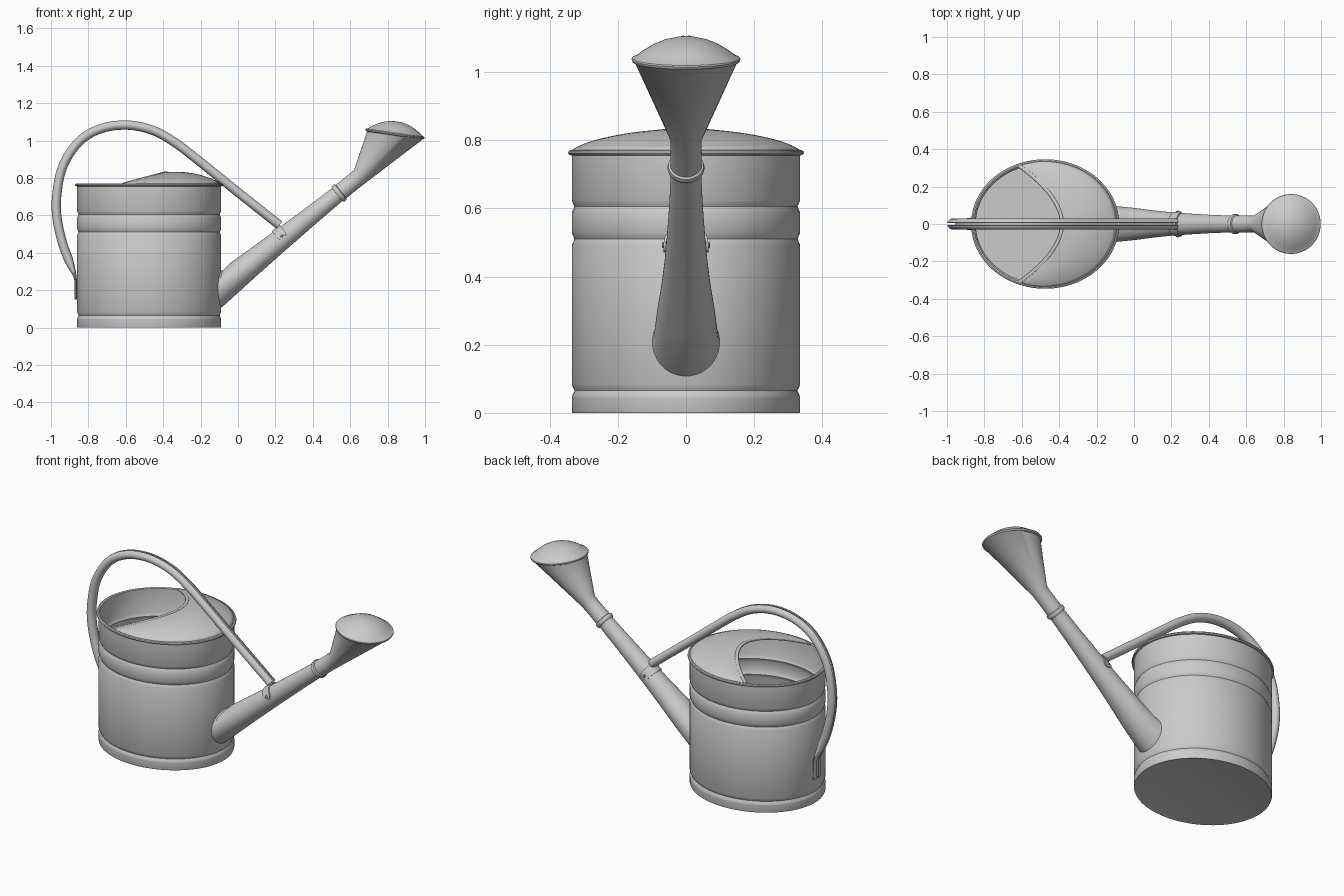
import bpy, bmesh
from math import sin, cos, pi, sqrt, radians
from mathutils import Vector as V

if "Cube" in bpy.data.objects:
    bpy.data.objects.remove(bpy.data.objects["Cube"])

Y = V((0, 1, 0))
CX, AX, AY = -0.475, 0.385, 0.335          # body centre and half axes


def make(name, verts, faces):
    me = bpy.data.meshes.new(name)
    me.from_pydata([tuple(v) for v in verts], [], faces)
    bm = bmesh.new()
    bm.from_mesh(me)
    bmesh.ops.remove_doubles(bm, verts=bm.verts, dist=0.0002)
    bmesh.ops.recalc_face_normals(bm, faces=bm.faces)
    bm.to_mesh(me)
    bm.free()
    ob = bpy.data.objects.new(name, me)
    bpy.context.collection.objects.link(ob)
    return ob


def loft(name, rings, caps=(True, True)):
    n = len(rings[0])
    verts = [p for r in rings for p in r]
    faces = [(i * n + j, i * n + (j + 1) % n, (i + 1) * n + (j + 1) % n, (i + 1) * n + j)
             for i in range(len(rings) - 1) for j in range(n)]
    if caps[0]:
        faces.append(tuple(range(n)))
    if caps[1]:
        faces.append(tuple(range(len(verts) - n, len(verts))))
    return make(name, verts, faces)


def ring(c, u, v, ru, rv, n=48):
    return [c + u * ru * cos(2 * pi * k / n) + v * rv * sin(2 * pi * k / n) for k in range(n)]


def spline(pts, steps=6):
    pts = [V(p) for p in pts]
    ext = [2 * pts[0] - pts[1]] + pts + [2 * pts[-1] - pts[-2]]
    out = []
    for i in range(1, len(ext) - 2):
        a, b, c, d = ext[i - 1:i + 3]
        for k in range(steps):
            t = k / steps
            out.append(0.5 * (2 * b + (c - a) * t + (2 * a - 5 * b + 4 * c - d) * t * t
                              + (3 * b - a - 3 * c + d) * t ** 3))
    return out + [pts[-1]]


# Body: elliptical lathe with three pressed grooves, rolled rim and hollow inside
outer = [(-0.002, 0), (0, 0.006), (0, 0.045)]
for g in (0.065, 0.51, 0.605):
    outer += [(0, g - 0.018), (-0.004, g - 0.009), (-0.008, g), (-0.004, g + 0.009), (0, g + 0.018)]
outer += [(0, 0.755)]
inner = [(o - 0.006, z) for o, z in reversed(outer) if z > 0.02]
rim = [(0.007, 0.757), (0.011, 0.762), (0.009, 0.768), (0.002, 0.771), (-0.006, 0.768)]
prof = [(-0.012, 0.0), *outer, *rim, *inner, (-0.006, 0.012)]
prof[0] = (-0.012, 0.003)
X = V((1, 0, 0))
loft("body", [ring(V((CX, 0, z)), X, Y, AX + o, AY + o, 96) for o, z in prof])

# Half lid: dome between the curved opening edge and the rim
NT, NS, TH = 40, 14, radians(111)
end = V((CX + AX * cos(TH), AY * sin(TH) - 0.002))


def lid_edge(t):
    return V((-0.385 + (end.x + 0.385) * abs(t) ** 1.9, end.y * t, 0.769 + 0.06 * (1 - t * t)))


verts, faces = [], []
for i in range(NT + 1):
    t = 2 * i / NT - 1
    e = lid_edge(t)
    r = V((CX + (AX - 0.002) * cos(t * TH), (AY - 0.002) * sin(t * TH), 0.769))
    for j in range(NS + 1):
        s = j / NS
        p = e.lerp(r, s)
        p.z = 0.769 + 0.06 * (1 - t * t) * (1 + 0.35 * s) * (1 - s ** 2)
        verts.append(p)
for i in range(NT):
    for j in range(NS):
        a = i * (NS + 1) + j
        faces.append((a, a + 1, a + NS + 2, a + NS + 1))
lid = make("lid", verts, faces)
sol = lid.modifiers.new("thickness", 'SOLIDIFY')
sol.thickness, sol.offset = 0.005, 0

# Rolled bead along the lid opening
bead = []
for i in range(NT + 1):
    t = 2 * i / NT - 1
    tan = (lid_edge(min(t + .02, 1)) - lid_edge(max(t - .02, -1))).normalized()
    side = tan.cross(V((0, 0, 1))).normalized()
    bead.append(ring(lid_edge(t), side, side.cross(tan), 0.011, 0.006, 10))
loft("lid_bead", bead)

# Spout: starts on the curved body wall, tapers to the collar
BASE, D = V((-0.1, 0, 0.205)), V((0.78, 0, 0.626)).normalized()
N = V((-D.z, 0, D.x))


def wall_ring(k, ky, kz):
    out = []
    for p in ring(V((0, 0, 0.208)), Y, V((0, 0, 1)), ky, kz):
        out.append(V((CX + (AX + k) * sqrt(1 - (p.y / AY) ** 2), p.y, p.z)))
    return out


rings = [wall_ring(-0.004, 0.1, 0.102), wall_ring(0.008, 0.096, 0.096)]
for s, ry, rn in ((0.13, .086, .073), (0.2, .079, .069), (0.28, .071, .065), (0.38, .063, .060),
                  (0.5, .056, .055), (0.65, .049, .049), (0.84, .043, .043)):
    rings.append(ring(BASE + D * s, Y, N, ry, rn))
loft("spout", rings, (False, True))

# Rose: collar bead, neck, flared cone, rim and domed face
rings = [ring(BASE + D * s, Y, N, r, r) for s, r in
         ((0.808, .043), (0.808, .048), (0.815, .053), (0.823, .054), (0.831, .052), (0.835, .046),
          (0.9, .045), (0.96, .046))]
F = V((0.14, 0, 0.99)).normalized()
FN, FC = V((-F.z, 0, F.x)), V((0.84, 0, 1.037))
for h, r in ((-.010, .150), (-.007, .157), (0, .160), (.004, .158), (.007, .150), (.022, .130),
             (.042, .098), (.056, .065), (.064, .032), (.066, .006)):
    rings.append(ring(FC + F * h, Y, FN, r, r))
loft("rose", rings)

# Handle: rolled sheet with an open seam on its outer side, flattened at the lower end
path = spline([(-0.868, 0, 0.15), (-0.868, 0, 0.21), (-0.871, 0, 0.27), (-0.897, 0, 0.34),
               (-0.938, 0, 0.45), (-0.967, 0, 0.58), (-0.97, 0, 0.70), (-0.938, 0, 0.86),
               (-0.85, 0, 0.995), (-0.73, 0, 1.065), (-0.588, 0, 1.083), (-0.45, 0, 1.053),
               (-0.33, 0, 0.985), (-0.2, 0, 0.885), (0.0, 0, 0.724), (0.222, 0, 0.548)])
GAP, M = 0.24, 20
arc = [GAP + (2 * pi - 2 * GAP) * k / M for k in range(M + 1)]
section = [(0.029 * sin(a), 0.025 * cos(a)) for a in arc] + \
          [(0.023 * sin(a), 0.019 * cos(a)) for a in reversed(arc)]
rings = []
for i, p in enumerate(path):
    T = (path[min(i + 1, len(path) - 1)] - path[max(i - 1, 0)]).normalized()
    out = V((-T.z, 0, T.x))
    f = min(max((p.z - 0.24) / 0.14, 0), 1) if i < 40 else 1
    f = f * f * (3 - 2 * f)
    rings.append([p + Y * y * (1.2 - 0.2 * f) + out * n * (0.25 + 0.75 * f) for y, n in section])
loft("handle", rings)

# Bracket: strap bent over the spout with rounded ears
C = BASE + D * 0.44
verts, faces, K = [], [], 32
for i in range(K + 1):
    a = radians(-5 + 190 * i / K)
    w = 0.027 * min(1, sqrt(max(0.05, 1 - (1 - min(i, K - i) / 5) ** 2)) if min(i, K - i) < 5 else 1)
    for r in (0.059, 0.066):
        for sg in (-1, 1):
            verts.append(C + Y * r * cos(a) + N * r * sin(a) + D * w * sg)
order = [0, 1, 3, 2]
for i in range(K):
    for k in range(4):
        a, b = order[k], order[(k + 1) % 4]
        faces.append((4 * i + a, 4 * i + b, 4 * i + 4 + b, 4 * i + 4 + a))
faces += [(0, 1, 3, 2), (4 * K, 4 * K + 1, 4 * K + 3, 4 * K + 2)]
make("handle_bracket", verts, faces)

# Rivets on both ears
for sg, nm in ((-1, "front"), (1, "back")):
    c = C + N * 0.015
    loft("rivet_" + nm, [ring(c + Y * sg * h, D, N, r, r, 16)
                         for h, r in ((.055, .009), (.068, .009), (.071, .005))])

# Smooth shading with sharp creases kept
bpy.ops.object.select_all(action='SELECT')
bpy.context.view_layer.objects.active = lid
bpy.ops.object.shade_smooth_by_angle(angle=radians(35))
